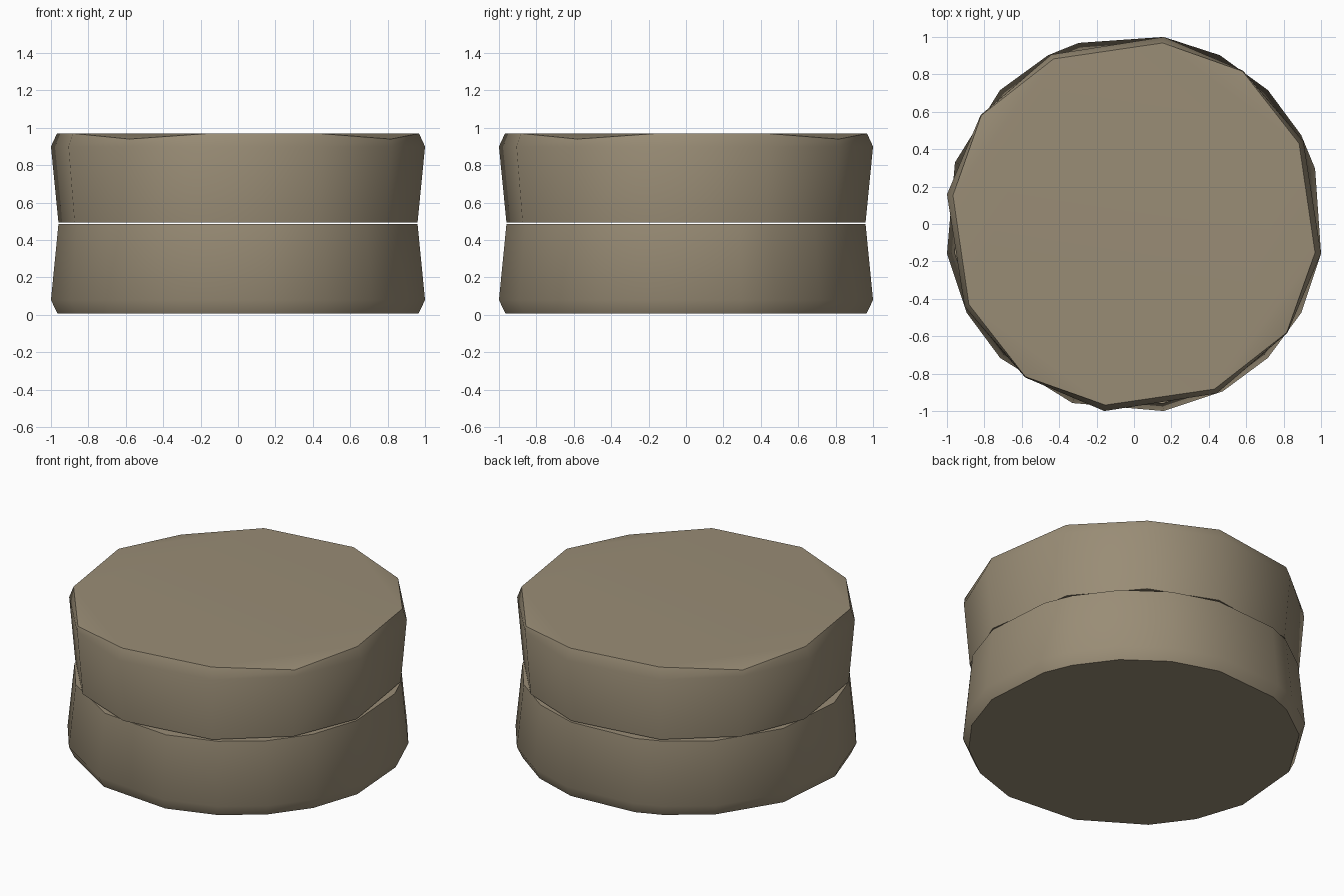
import bpy, bmesh, math

if "Cube" in bpy.data.objects:
    bpy.data.objects.remove(bpy.data.objects["Cube"])

mat = bpy.data.materials.new("warm_taupe")
mat.diffuse_color = (0.32, 0.265, 0.18, 1)
mat.use_nodes = True
mat.node_tree.nodes["Principled BSDF"].inputs["Base Color"].default_value = mat.diffuse_color


def ring(bm, angles, radii, heights):
    """Ring of vertices; radii and heights repeat round the ring."""
    return [bm.verts.new((radii[i % len(radii)] * math.cos(math.radians(a)),
                          radii[i % len(radii)] * math.sin(math.radians(a)),
                          heights[i % len(heights)]))
            for i, a in enumerate(angles)]


def bridge(bm, a, b):
    n = len(a)
    for i in range(n):
        j = (i + 1) % n
        bm.faces.new((a[i], a[j], b[j], b[i]))


def finish(bm, name):
    bmesh.ops.recalc_face_normals(bm, faces=bm.faces[:])
    me = bpy.data.meshes.new(name)
    bm.to_mesh(me)
    bm.free()
    me.materials.append(mat)
    ob = bpy.data.objects.new(name, me)
    bpy.context.collection.objects.link(ob)
    bpy.ops.object.select_all(action='DESELECT')
    ob.select_set(True)
    bpy.context.view_layer.objects.active = ob
    bpy.ops.object.shade_smooth_by_angle(angle=math.radians(40))


# Upper drum: twelve sides, every third rim corner sits lower and wider
angles = [q * 90 + a for q in range(4) for a in (-9, 26, 54.6)]
bm = bmesh.new()
waist = ring(bm, angles, [0.972], [0.494])
wide = ring(bm, angles, [1.0125, 1.008, 1.006], [0.90])
rim = ring(bm, angles, [0.98, 0.982, 1.002], [0.97, 0.97, 0.94])
bridge(bm, waist, wide)
bridge(bm, wide, rim)
bm.faces.new(waist)
bm.faces.new([v for i, v in enumerate(rim) if i % 3 != 2])
for i in range(2, 12, 3):
    bm.faces.new((rim[i - 1], rim[i], rim[(i + 1) % 12]))
finish(bm, "upper_drum")

# Lower drum: uneven sides, mirrored profile
angles = [-171, -152, -135, -109, -81, -62, -45, -28, -9,
          17, 28, 45, 63, 81, 107, 117, 135, 161]
bm = bmesh.new()
base = ring(bm, angles, [0.978], [0.008])
wide = ring(bm, angles, [1.0125], [0.08])
waist = ring(bm, angles, [0.972], [0.485])
bridge(bm, base, wide)
bridge(bm, wide, waist)
bm.faces.new(base)
bm.faces.new(waist)
finish(bm, "lower_drum")
